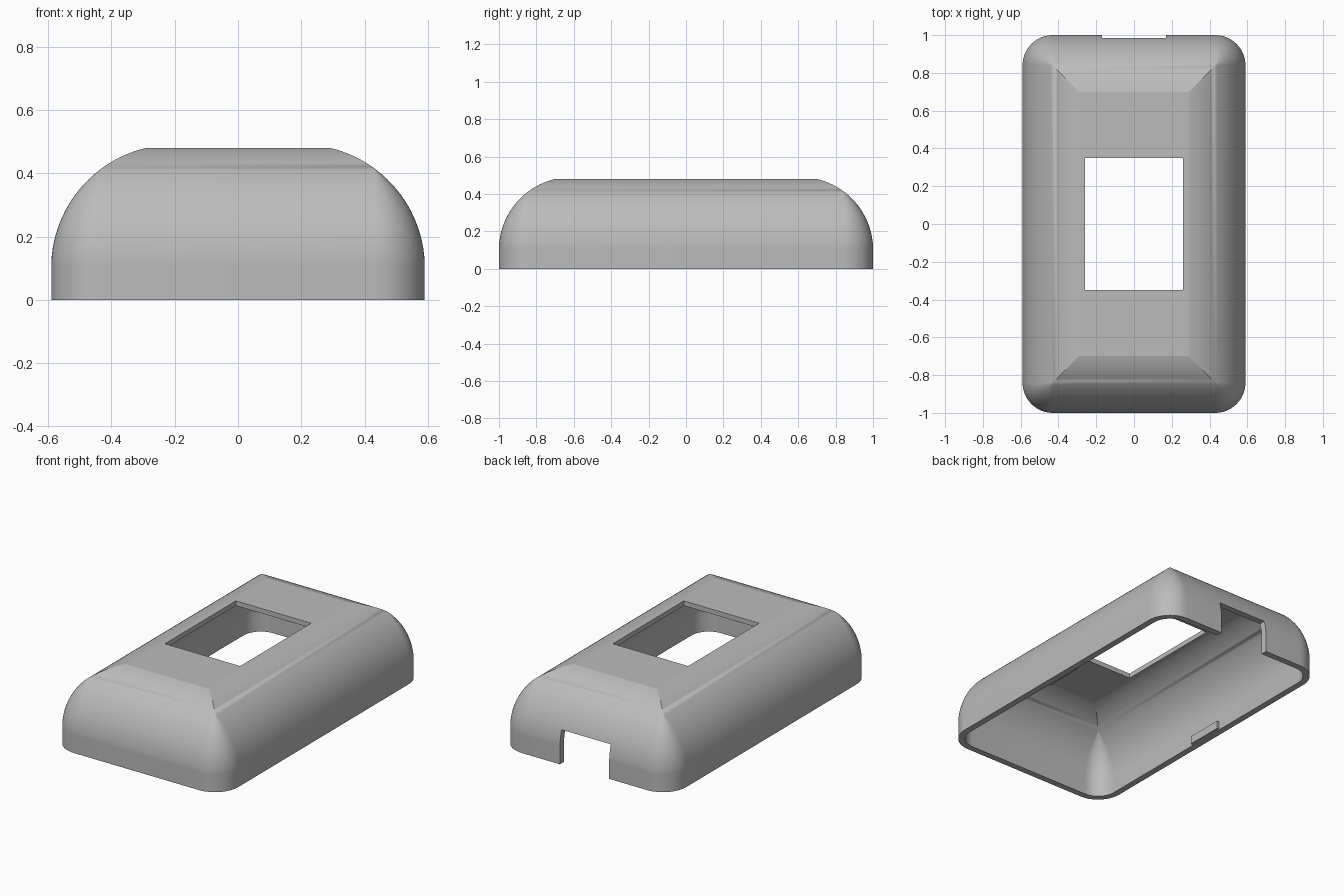
import bpy, bmesh
from math import sin, cos, pi, radians
from mathutils import Matrix

if "Cube" in bpy.data.objects:
    bpy.data.objects.remove(bpy.data.objects["Cube"])

HALF_X, HALF_Y, CORNER = 0.59, 1.0, 0.16
HOLE_X, HOLE_Y = 0.26, 0.35
STEPS, CORNER_STEPS = 24, 14

grey = bpy.data.materials.new("plain grey")
grey.use_nodes = True
grey.diffuse_color = (0.5, 0.5, 0.5, 1)
grey.node_tree.nodes["Principled BSDF"].inputs["Base Color"].default_value = (0.5, 0.5, 0.5, 1)


def ring(hx, hy, radius, z):
    """Rounded rectangle; a zero radius gives sharp corners."""
    points = []
    for i, (sx, sy) in enumerate(((1, 1), (-1, 1), (-1, -1), (1, -1))):
        for k in range(CORNER_STEPS + 1):
            a = (i + k / CORNER_STEPS) * pi / 2
            points.append((sx * (hx - radius) + radius * cos(a),
                           sy * (hy - radius) + radius * sin(a), z))
    return points


def inset_ring(d, z):
    return ring(HALF_X - d, HALF_Y - d, max(CORNER - d, 0), z)


def wall(d0, z0, d1, z1, start=87, end=13):
    """Rings along a domed wall, from the rim to the flat top."""
    a0, a1 = radians(start), radians(end)
    rings = [inset_ring(d0, 0), inset_ring(d0, z0 - 0.004)]
    for k in range(STEPS + 1):
        a = a0 + (a1 - a0) * k / STEPS
        u = (sin(a0) - sin(a)) / (sin(a0) - sin(a1))
        v = (cos(a) - cos(a0)) / (cos(a1) - cos(a0))
        rings.append(inset_ring(d0 + (d1 - d0) * u, z0 + (z1 - z0) * v))
    return rings


def finish(bm, name):
    bmesh.ops.recalc_face_normals(bm, faces=bm.faces)
    mesh = bpy.data.meshes.new(name)
    bm.to_mesh(mesh)
    bm.free()
    mesh.materials.append(grey)
    obj = bpy.data.objects.new(name, mesh)
    bpy.context.collection.objects.link(obj)
    return obj


def box(name, size, centre):
    bm = bmesh.new()
    bmesh.ops.create_cube(bm, size=1, matrix=Matrix.Translation(centre) @ Matrix.Diagonal((*size, 1)))
    return finish(bm, name)


# Cover: outer wall, top opening and inner wall as one closed loft
rings = wall(0, 0.12, 0.30, 0.48)
rings += [ring(HOLE_X, HOLE_Y, 0, 0.48), ring(HOLE_X, HOLE_Y, 0, 0.45)]
rings += reversed(wall(0.04, 0.12, 0.30, 0.45))
bm = bmesh.new()
loops = [[bm.verts.new(p) for p in r] for r in rings]
for lower, upper in zip(loops, loops[1:] + loops[:1]):
    for i in range(len(lower)):
        j = (i + 1) % len(lower)
        bm.faces.new((lower[i], lower[j], upper[j], upper[i]))
bmesh.ops.remove_doubles(bm, verts=bm.verts, dist=0.0001)
cover = finish(bm, "cover_shell")

# Cable notch through the back wall
cutter = box("notch_cutter", (0.34, 0.4, 0.42), (0, 1, 0))
cut = cover.modifiers.new("back_notch", "BOOLEAN")
cut.operation, cut.solver, cut.object = "DIFFERENCE", "EXACT", cutter
bpy.context.view_layer.objects.active = cover
cover.select_set(True)
bpy.ops.object.modifier_apply(modifier=cut.name)
bpy.data.objects.remove(cutter)
bpy.ops.object.shade_smooth_by_angle(angle=radians(10))

# Small catches inside the long walls
for side, name in ((1, "left_catch"), (-1, "right_catch")):
    box(name, (0.03, 0.24, 0.05), (side * (HALF_X - 0.04), 0, 0.03))
